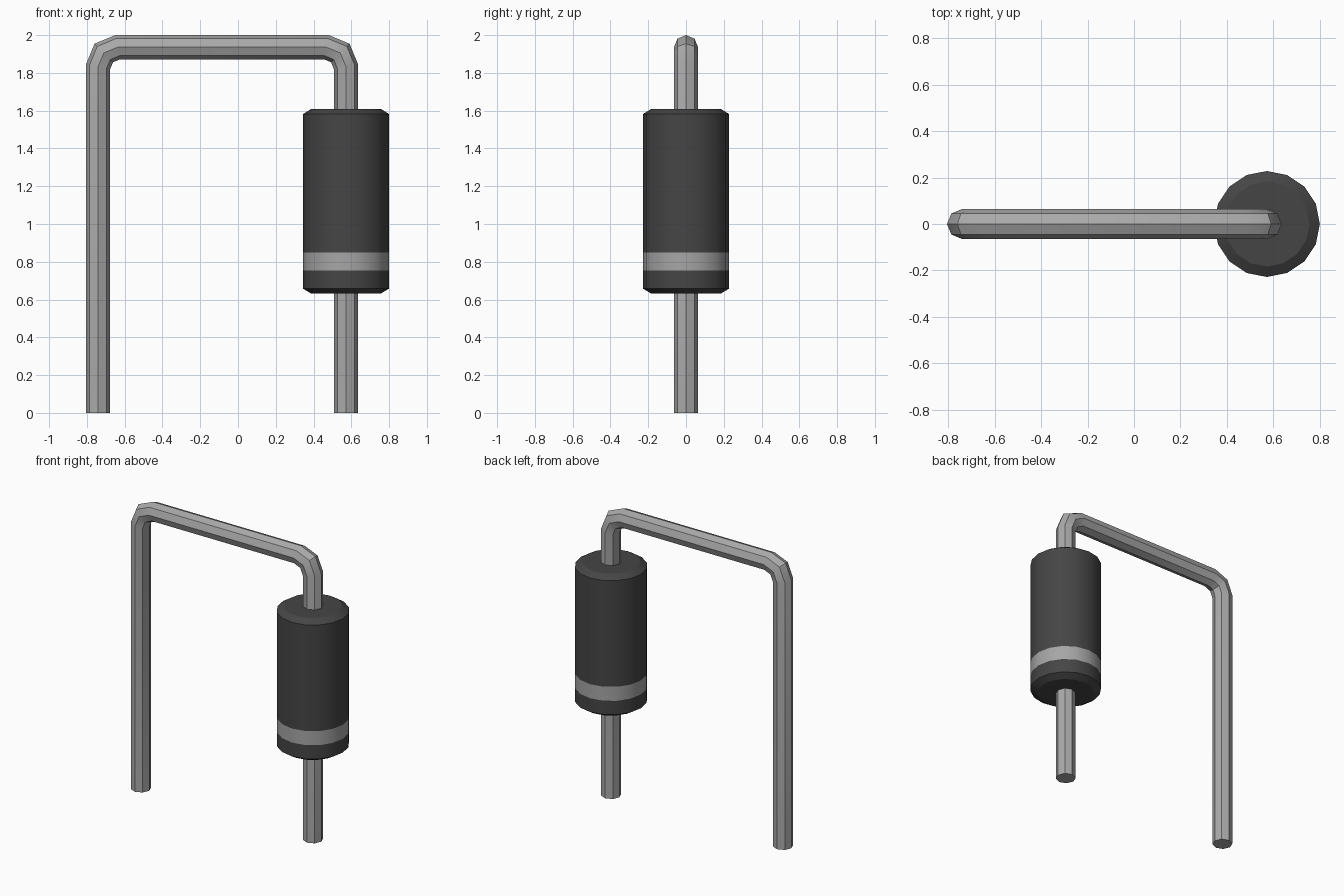
import bpy, bmesh, math
from mathutils import Vector

cube = bpy.data.objects.get("Cube")
if cube:
    bpy.data.objects.remove(cube, do_unlink=True)


def material(name, value):
    m = bpy.data.materials.new(name)
    m.use_nodes = True
    col = (value, value, value, 1)
    m.diffuse_color = col
    m.node_tree.nodes["Principled BSDF"].inputs["Base Color"].default_value = col
    return m


def skin_rings(name, rings, mats):
    """Bridge equal-sized rings of points into a capped solid."""
    bm = bmesh.new()
    loops = [[bm.verts.new(p) for p in ring] for ring in rings]
    n = len(loops[0])
    for a, b in zip(loops, loops[1:]):
        for i in range(n):
            j = (i + 1) % n
            bm.faces.new((a[i], a[j], b[j], b[i]))
    bm.faces.new(loops[0][::-1])
    bm.faces.new(loops[-1])
    bmesh.ops.recalc_face_normals(bm, faces=bm.faces)
    mesh = bpy.data.meshes.new(name)
    bm.to_mesh(mesh)
    bm.free()
    for m in mats:
        mesh.materials.append(m)
    obj = bpy.data.objects.new(name, mesh)
    bpy.context.collection.objects.link(obj)
    bpy.ops.object.select_all(action='DESELECT')
    obj.select_set(True)
    bpy.context.view_layer.objects.active = obj
    bpy.ops.object.shade_smooth_by_angle(angle=math.radians(30))
    return obj


dark = material("dark plastic", 0.06)
silver = material("silver band", 0.38)
metal = material("wire metal", 0.40)

BODY_X, LEFT_X = 0.572, -0.741
WIRE_R, TOP_Z, BEND = 0.064, 1.936, 0.104

# Body: 16-sided chamfered cylinder with a band near the bottom
BAND = (0.753, 0.85)
profile = [(0.183, 0.631), (0.228, 0.658), (0.228, BAND[0]),
           (0.228, BAND[1]), (0.228, 1.582), (0.183, 1.61)]
angles = [math.tau * i / 16 for i in range(16)]
body = skin_rings("component_body",
                  [[(BODY_X + r * math.cos(a), r * math.sin(a), z) for a in angles]
                   for r, z in profile], [dark, silver])
for f in body.data.polygons:
    f.material_index = int(BAND[0] < f.center.z < BAND[1])

# Wire: octagonal tube with mitred bends, following a path in the XZ plane
path = [Vector((LEFT_X, 0, 0))]
for cx, start in ((LEFT_X + BEND, 180), (BODY_X - BEND, 90)):
    for k in range(3):
        a = math.radians(start - 45 * k)
        path.append(Vector((cx + BEND * math.cos(a), 0,
                            TOP_Z - BEND + BEND * math.sin(a))))
path.append(Vector((BODY_X, 0, 0)))

rings = []
for i, p in enumerate(path):
    d_in = (p - path[max(i - 1, 0)]).normalized() if i else Vector((0, 0, 1))
    d_out = (path[i + 1] - p).normalized() if i < len(path) - 1 else d_in
    t = (d_in + d_out).normalized()
    side = Vector((-t.z, 0, t.x)) / t.dot(d_in)      # mitre stretch
    rings.append([p + WIRE_R * (side * math.cos(a) + Vector((0, 1, 0)) * math.sin(a))
                  for a in (math.tau * k / 8 for k in range(8))])
skin_rings("lead_wire", rings, [metal])
